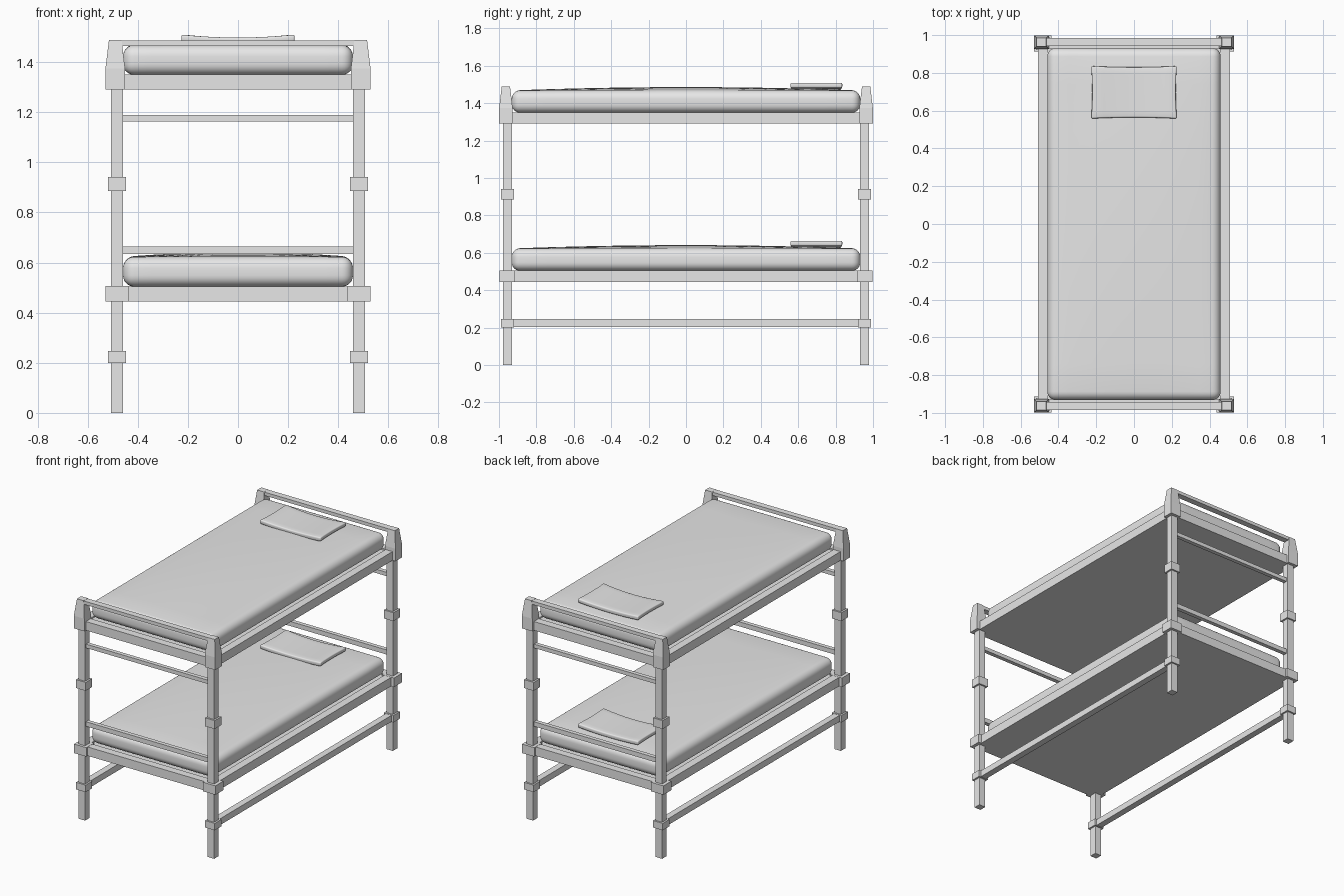
import bpy, bmesh
from mathutils import Vector

old = bpy.data.objects.get("Cube")
if old:
    bpy.data.objects.remove(old)

# Single flat grey for frame and bedding
grey = bpy.data.materials.new("light grey")
grey.use_nodes = True
COLOUR = (0.8, 0.8, 0.8, 1)
grey.diffuse_color = COLOUR
grey.node_tree.nodes["Principled BSDF"].inputs["Base Color"].default_value = COLOUR


def box_mesh(lo, hi):
    """New bmesh holding a box between two corners."""
    bm = bmesh.new()
    bmesh.ops.create_cube(bm, size=1)
    lo, hi = Vector(lo), Vector(hi)
    for v in bm.verts:
        v.co = (lo + hi) / 2 + v.co * (hi - lo)
    return bm


def finish(name, bm, smooth=False):
    bmesh.ops.recalc_face_normals(bm, faces=bm.faces)
    me = bpy.data.meshes.new(name)
    bm.to_mesh(me)
    bm.free()
    me.materials.append(grey)
    ob = bpy.data.objects.new(name, me)
    bpy.context.collection.objects.link(ob)
    if smooth:
        bpy.ops.object.select_all(action='DESELECT')
        ob.select_set(True)
        bpy.context.view_layer.objects.active = ob
        bpy.ops.object.shade_smooth_by_angle(angle=0.7)
    return ob


def box(name, lo, hi):
    return finish(name, box_mesh(lo, hi))


def cushion(name, lo, hi, radius, segments, cuts, shape):
    """Rounded box, sliced along x and y, then bent by shape(u, v, t)."""
    bm = box_mesh(lo, hi)
    bmesh.ops.bevel(bm, geom=bm.edges[:], offset=radius, segments=segments,
                    profile=0.5, affect='EDGES')
    lo, hi = Vector(lo), Vector(hi)
    mid, half = (lo + hi) / 2, (hi - lo) / 2
    for axis in (0, 1):
        normal = Vector((axis == 0, axis == 1, 0))
        reach = half[axis] - radius
        for i in range(1, cuts):
            point = mid + normal * reach * (2 * i / cuts - 1)
            bmesh.ops.bisect_plane(bm, geom=bm.verts[:] + bm.edges[:] + bm.faces[:],
                                   plane_co=point, plane_no=normal)
    for vert in bm.verts:
        u, v, t = ((vert.co[k] - mid[k]) / half[k] for k in range(3))
        vert.co += Vector(shape(u, v, t))
    return finish(name, bm, smooth=True)


def mattress_dome(u, v, t):
    return 0, 0, 0.018 * max(0, t) * (1 - u * u) * (1 - v * v)


def pillow_sag(u, v, t):
    return (0.006 * u * (v * v - 1), 0.006 * v * (u * u - 1), 0.012 * (u * u - 1))


PX, PY = 0.483, 0.955          # post centres
LOW, HIGH = 0.445, 1.29        # undersides of the two beds

# Corner posts with collars and tapered caps
for sx, side in ((-1, "right"), (1, "left")):
    for sy, end in ((-1, "front"), (1, "back")):
        tag = f"{end}_{side}"
        cx, cy = sx * PX, sy * PY

        def around(name, hx, hy, z0, z1):
            return box(name, (cx - hx, cy - hy, z0), (cx + hx, cy + hy, z1))

        around(f"{tag}_post", 0.024, 0.024, 0, 1.36)
        around(f"{tag}_lower_collar", 0.036, 0.035, 0.2, 0.247)
        around(f"{tag}_bed_collar", 0.046, 0.042, LOW, 0.506)
        around(f"{tag}_middle_collar", 0.036, 0.035, 0.885, 0.942)

        cap_x, cap_y = sx * 0.49, sy * 0.963
        cap = box_mesh((cap_x - 0.039, cap_y - 0.036, HIGH),
                       (cap_x + 0.039, cap_y + 0.036, 1.488))
        bmesh.ops.bisect_plane(cap, geom=cap.verts[:] + cap.edges[:] + cap.faces[:],
                               plane_co=(0, 0, 1.375), plane_no=(0, 0, 1))
        for v in cap.verts:
            if v.co.z > 1.48:
                v.co.x = cap_x + (v.co.x - cap_x) * 0.65
                v.co.y = cap_y + (v.co.y - cap_y) * 0.62
        finish(f"{tag}_cap", cap)

# Long floor-level bars on both sides
for sx, side in ((-1, "right"), (1, "left")):
    xs = sorted((sx * 0.461, sx * 0.505))
    box(f"{side}_floor_bar", (xs[0], -PY, 0.202), (xs[1], PY, 0.245))

# Crossbars and top rail at both ends
for sy, end in ((-1, "front"), (1, "back")):
    y = sy * PY
    box(f"{end}_lower_crossbar", (-PX, y - 0.014, 0.634), (PX, y + 0.014, 0.665))
    box(f"{end}_upper_crossbar", (-PX, y - 0.014, 1.164), (PX, y + 0.014, 1.19))
    y = sy * 0.964
    box(f"{end}_top_rail", (-PX, y - 0.021, 1.464), (PX, y + 0.021, 1.487))

# Two beds: rails, base panel, mattress and pillow
for z, level in ((LOW, "lower"), (HIGH, "upper")):
    top = z + 0.06
    for s, side, end in ((-1, "right", "front"), (1, "left", "back")):
        xs = sorted((s * 0.455, s * 0.507))
        ys = sorted((s * 0.93, s * 0.982))
        box(f"{level}_{side}_rail", (xs[0], -PY, z), (xs[1], PY, top))
        box(f"{level}_{end}_rail", (-PX, ys[0], z), (PX, ys[1], top))
    box(f"{level}_base_panel", (-0.455, -0.93, z), (0.455, 0.93, top - 0.01))
    cushion(f"{level}_mattress", (-0.459, -0.932, top - 0.001), (0.459, 0.932, top + 0.118),
            0.045, 6, 12, mattress_dome)
    cushion(f"{level}_pillow", (-0.227, 0.558, z + 0.192), (0.227, 0.836, z + 0.22),
            0.008, 3, 8, pillow_sag)
